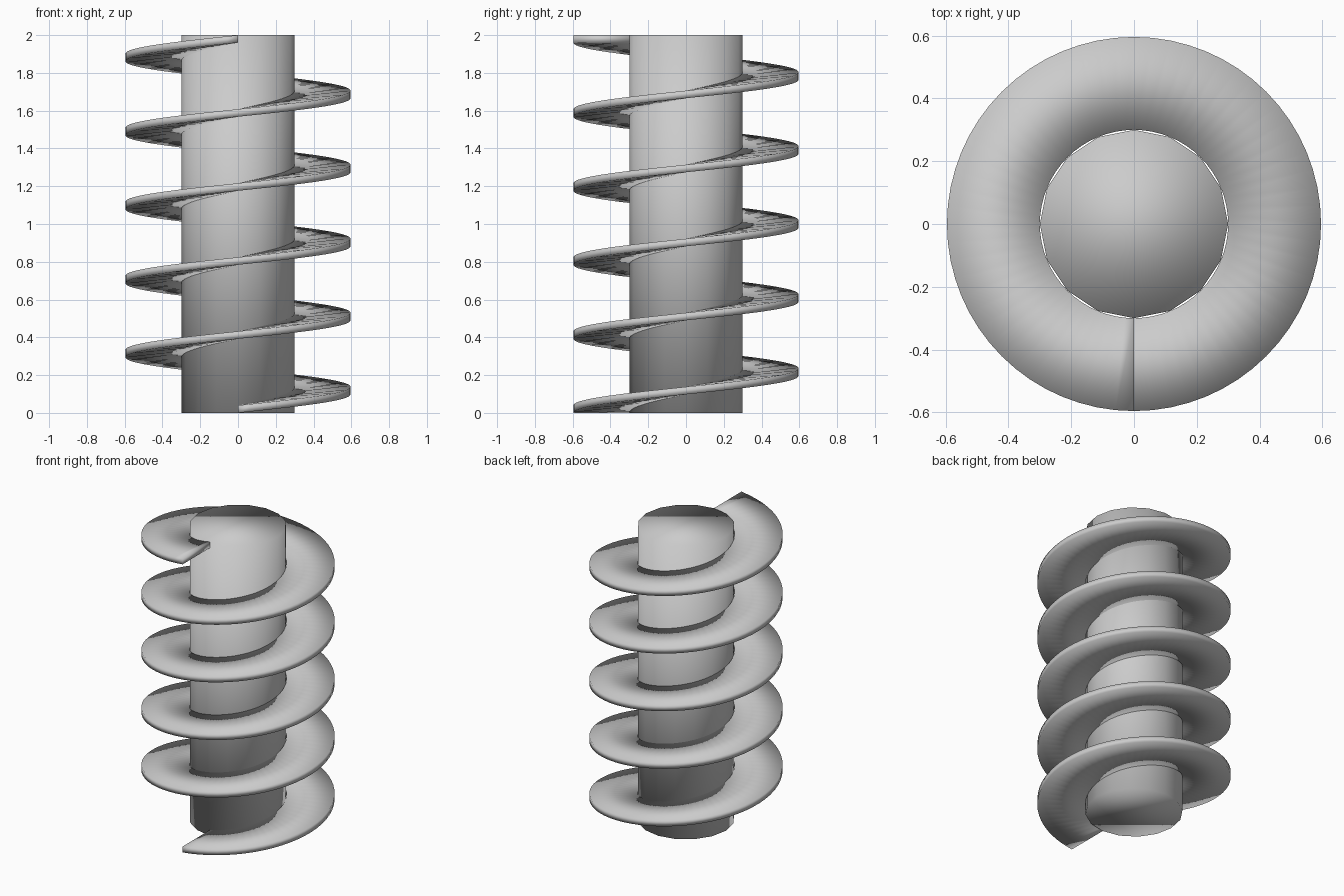
import bpy, bmesh, math

if "Cube" in bpy.data.objects:
    bpy.data.objects.remove(bpy.data.objects["Cube"])

HEIGHT, THICK, TURNS, STEPS = 2.0, 0.04, 5, 64
R_SHAFT, R_OUTER = 0.30, 0.596


def add_object(name, bm):
    bmesh.ops.recalc_face_normals(bm, faces=bm.faces)
    for f in bm.faces:
        f.smooth = True
    mesh = bpy.data.meshes.new(name)
    bm.to_mesh(mesh)
    bm.free()
    ob = bpy.data.objects.new(name, mesh)
    bpy.context.collection.objects.link(ob)
    return ob


# Central shaft: 16-sided, smooth shaded
bm = bmesh.new()
bmesh.ops.create_cone(bm, cap_ends=True, segments=16, radius1=R_SHAFT,
                      radius2=R_SHAFT, depth=HEIGHT)
bmesh.ops.translate(bm, vec=(0, 0, HEIGHT / 2), verts=bm.verts)
add_object("shaft", bm)

# Spiral flight: rectangular section swept upward, starting at the front
bm = bmesh.new()
section = [(R_SHAFT, 0), (R_OUTER, 0), (R_OUTER, THICK), (R_SHAFT, THICK)]
count = TURNS * STEPS
rings = []
for i in range(count + 1):
    a = -math.pi / 2 + 2 * math.pi * i / STEPS
    rise = (HEIGHT - THICK) * i / count
    rings.append([bm.verts.new((r * math.cos(a), r * math.sin(a), z + rise))
                  for r, z in section])
for lo, hi in zip(rings, rings[1:]):
    for k in range(4):
        n = (k + 1) % 4
        bm.faces.new((lo[k], lo[n], hi[n], hi[k]))
bm.faces.new(rings[0])
bm.faces.new(rings[-1])
add_object("spiral_flight", bm)
